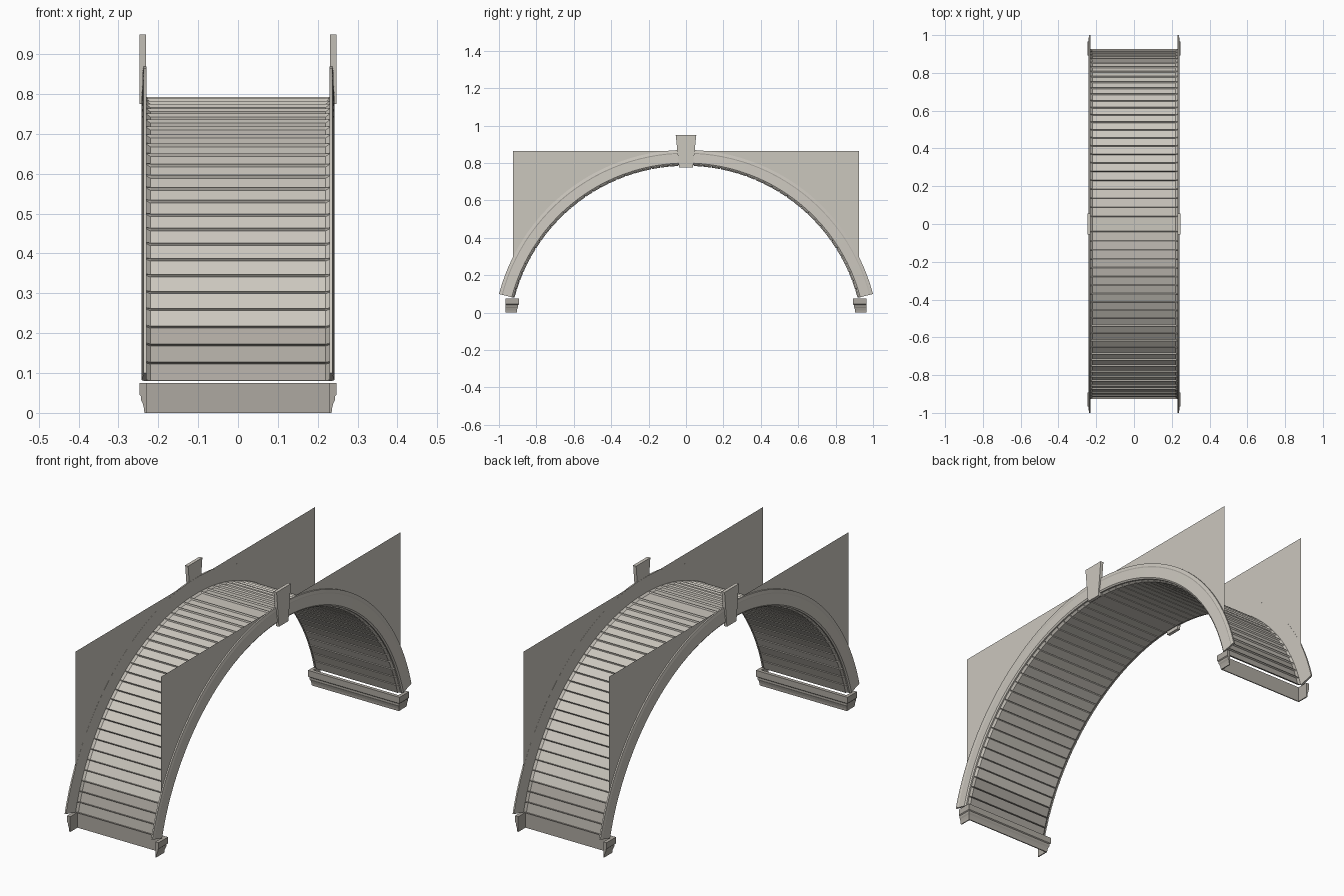
import bpy, bmesh, math

if "Cube" in bpy.data.objects:
    bpy.data.objects.remove(bpy.data.objects["Cube"])

CZ = -0.164               # height of the arch centre
A0 = math.radians(14.8)   # springing angle
A1 = math.radians(87.55)  # where the crown plank starts
N = 25                    # planks on each side
R_FACE, R_GROOVE, R_OUT = 0.949, 0.957, 1.034
X_WALL, X_FACE = 0.23, 0.22


def material(name, rgb):
    m = bpy.data.materials.new(name)
    m.diffuse_color = (*rgb, 1)
    m.use_nodes = True
    m.node_tree.nodes["Principled BSDF"].inputs["Base Color"].default_value = m.diffuse_color
    return m


LIGHT = material("light_stone", (0.60, 0.57, 0.515))
DARK = material("dark_stone", (0.42, 0.395, 0.355))


def make(name, verts, faces, mats, smooth=False, solid=False):
    mesh = bpy.data.meshes.new(name)
    mesh.from_pydata(verts, [], faces)
    for m in mats:
        mesh.materials.append(m)
    if solid:
        bm = bmesh.new()
        bm.from_mesh(mesh)
        bmesh.ops.recalc_face_normals(bm, faces=bm.faces)
        bm.to_mesh(mesh)
        bm.free()
    ob = bpy.data.objects.new(name, mesh)
    bpy.context.collection.objects.link(ob)
    if smooth:
        bpy.ops.object.select_all(action='DESELECT')
        ob.select_set(True)
        bpy.context.view_layer.objects.active = ob
        bpy.ops.object.shade_smooth_by_angle(angle=math.radians(25))
    return ob


def polar(x, r, a):
    return (x, r * math.cos(a), CZ + r * math.sin(a))


def grid_faces(rows, cols):
    return [(i * cols + j, i * cols + j + 1, (i + 1) * cols + j + 1, (i + 1) * cols + j)
            for i in range(rows - 1) for j in range(cols - 1)]


# Joint angles: side planks, wider crown plank, side planks
half = [A0 + (A1 - A0) * i / N for i in range(N + 1)]
joints = half + [math.pi - a for a in reversed(half)]

# Vault lining: planks with chamfered edges forming grooves
rows = [(joints[0], R_GROOVE)]
for a, b in zip(joints, joints[1:]):
    g = 0.0025
    rows += [(a + g, R_FACE), (b - g, R_FACE), (b, R_GROOVE)]
verts = []
for a, r in rows:
    for x in (-X_WALL, -X_FACE, X_FACE, X_WALL):
        verts.append(polar(x, r if abs(x) == X_FACE else R_GROOVE, a))
vault = make("vault_planks", verts, grid_faces(len(rows), 4), [LIGHT, DARK])
for p in vault.data.polygons:     # lowest three courses are darker
    if p.center.z < 0.209:
        p.material_index = 1

# Arch trim, wall panel and keystone on both sides
trim = [(X_WALL, R_GROOVE), (0.237, R_GROOVE), (0.242, 0.964), (0.238, 1.014),
        (0.240, 1.019), (0.237, R_OUT), (X_WALL, R_OUT)]
for side, s in (("left", -1), ("right", 1)):
    verts = [polar(s * x, r, a) for a in joints for x, r in trim]
    k = len(trim)
    faces = grid_faces(len(joints), k)
    last = (len(joints) - 1) * k
    faces += [tuple(range(k)), tuple(range(last, last + k))]
    faces += [(i * k, (i + 1) * k, (i + 2) * k - 1, (i + 1) * k - 1)
              for i in range(len(joints) - 1)]
    make("arch_trim_" + side, verts, faces, [LIGHT], smooth=True, solid=True)

    # Thin wall sheet from the arch opening to its flat top
    verts = []
    for a in joints:
        x, y, z = polar(s * (X_WALL + 0.0005), R_GROOVE, a)
        verts += [(x, y, z), (x, y, 0.865)]
    faces = grid_faces(len(joints), 2)
    if s < 0:
        faces = [f[::-1] for f in faces]
    make("wall_panel_" + side, verts, faces, [LIGHT])

    # Tapered keystone
    outline = [(-0.037, 0.775), (0.037, 0.775), (0.055, 0.95), (-0.055, 0.95)]
    verts = [(s * x, y, z) for x in (0.231, 0.247) for y, z in outline]
    faces = [(0, 1, 2, 3), (4, 5, 6, 7)]
    faces += [(i, (i + 1) % 4, (i + 1) % 4 + 4, i + 4) for i in range(4)]
    make("keystone_" + side, verts, faces, [LIGHT], solid=True)

# Springing mouldings: profile swept round a U-shaped path with mitred corners
mould = [(0, 0.075), (0.017, 0.075), (0.017, 0.045), (0.013, 0.041), (0.013, 0.032),
         (0.009, 0.024), (0.006, 0.012), (0.005, 0.0), (0, 0)]
for end, s in (("front", -1), ("back", 1)):
    path = [(-1, 0.966, 0), (-1, 0.910, -1), (1, 0.910, -1), (1, 0.966, 0)]
    k = len(mould)
    verts = [(sx * (X_WALL + d), s * (y + dy * d), z)
             for sx, y, dy in path for d, z in mould]
    faces = grid_faces(4, k) + [tuple(range(k)), tuple(range(3 * k, 4 * k))]
    faces += [(i * k, (i + 1) * k, (i + 2) * k - 1, (i + 1) * k - 1) for i in range(3)]
    make("springing_moulding_" + end, verts, faces, [DARK], solid=True)
